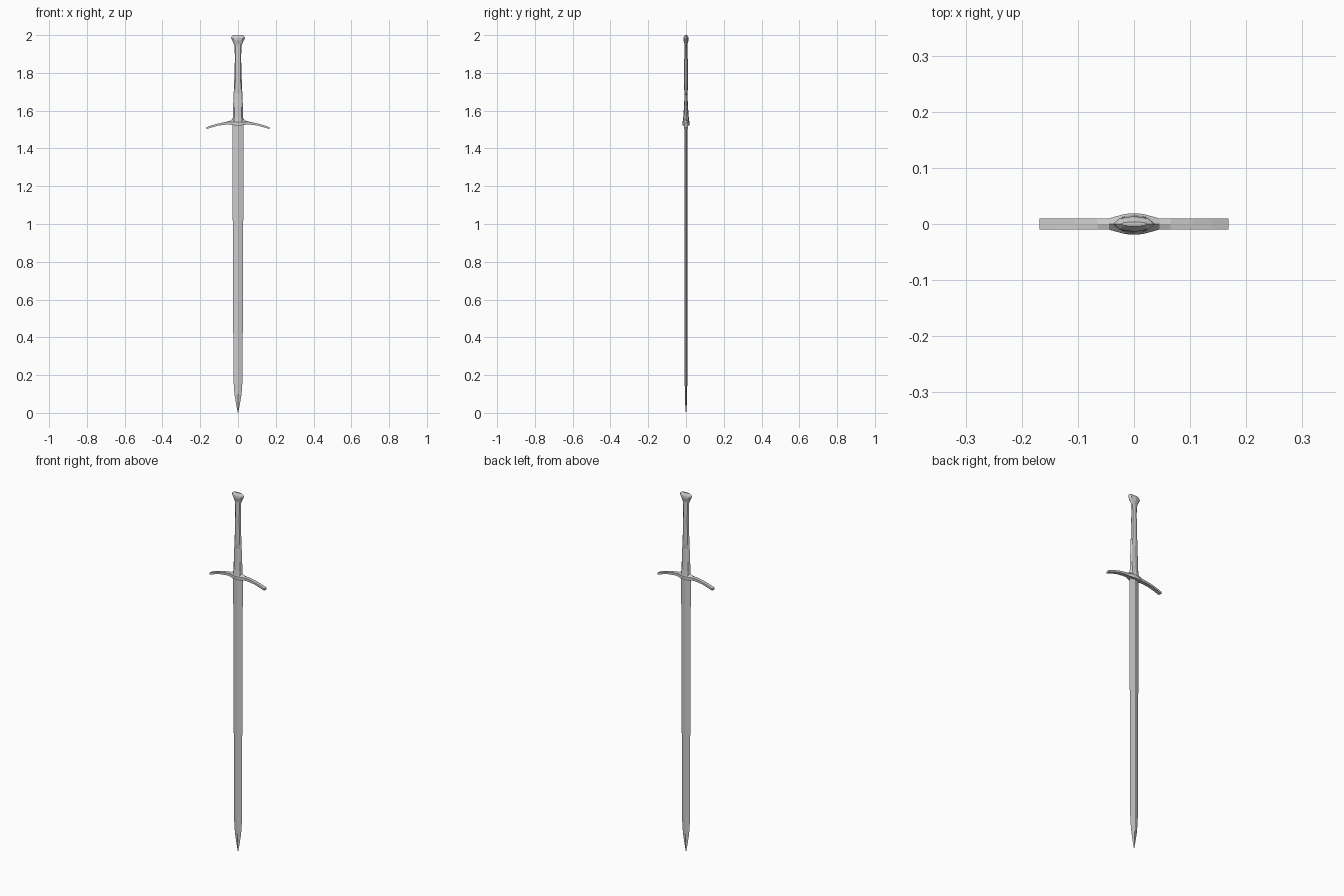
import bpy, bmesh
from math import cos, sin, pi


def loft(name, rings):
    """Skin a list of matching point rings and cap both ends."""
    bm = bmesh.new()
    loops = [[bm.verts.new(p) for p in ring] for ring in rings]
    n = len(loops[0])
    for a, b in zip(loops, loops[1:]):
        for i in range(n):
            j = (i + 1) % n
            bm.faces.new((a[i], a[j], b[j], b[i]))
    bm.faces.new(loops[0])
    bm.faces.new(loops[-1])
    bmesh.ops.recalc_face_normals(bm, faces=bm.faces)
    mesh = bpy.data.meshes.new(name)
    bm.to_mesh(mesh)
    bm.free()
    obj = bpy.data.objects.new(name, mesh)
    bpy.context.collection.objects.link(obj)
    return obj


def oval(z, hx, hy, n=8):
    return [(hx * cos(2 * pi * i / n), hy * sin(2 * pi * i / n), z) for i in range(n)]


# Blade: long diamond section with a central ridge
blade = [(0.0, 0.001, 0.001), (0.04, 0.009, 0.004), (0.10, 0.019, 0.006),
         (0.17, 0.024, 0.007), (0.83, 0.027, 0.008), (1.54, 0.030, 0.008)]
loft("blade", [oval(z, hx, hy, 4) for z, hx, hy in blade])

# Cross guard: flat drooping arms, swelling to a ridged centre
# x, bottom z, shoulder z, ridge z, half depth
half = [(0.0, 1.522, 1.540, 1.566, 0.019), (0.016, 1.522, 1.540, 1.562, 0.018),
        (0.045, 1.526, 1.540, 1.545, 0.010), (0.065, 1.526, 1.539, 1.540, 0.010),
        (0.105, 1.521, 1.532, 1.532, 0.010), (0.140, 1.511, 1.522, 1.522, 0.010),
        (0.168, 1.502, 1.512, 1.512, 0.010)]
sections = [(-x, *r) for x, *r in reversed(half[1:])] + half
loft("cross_guard", [[(x, -d, b), (x, d, b), (x, d, s), (x, 0, t), (x, -d, s)]
                     for x, b, s, t, d in sections])

# Grip: faceted, flared at the guard and waisted above it
grip = [(1.540, 0.030, 0.018), (1.570, 0.027, 0.014), (1.620, 0.026, 0.011),
        (1.690, 0.023, 0.007), (1.715, 0.022, 0.010), (1.760, 0.020, 0.011),
        (1.860, 0.017, 0.010), (1.900, 0.017, 0.008), (1.955, 0.020, 0.007)]
loft("grip", [oval(z, hx, hy) for z, hx, hy in grip])

# Pommel: fishtail with a rounded side profile
pommel = [(1.945, 0.019, 0.006), (1.960, 0.025, 0.010), (1.972, 0.031, 0.014),
          (1.984, 0.037, 0.014), (1.991, 0.036, 0.011), (2.000, 0.024, 0.004)]
loft("pommel", [oval(z, hx, hy) for z, hx, hy in pommel])
